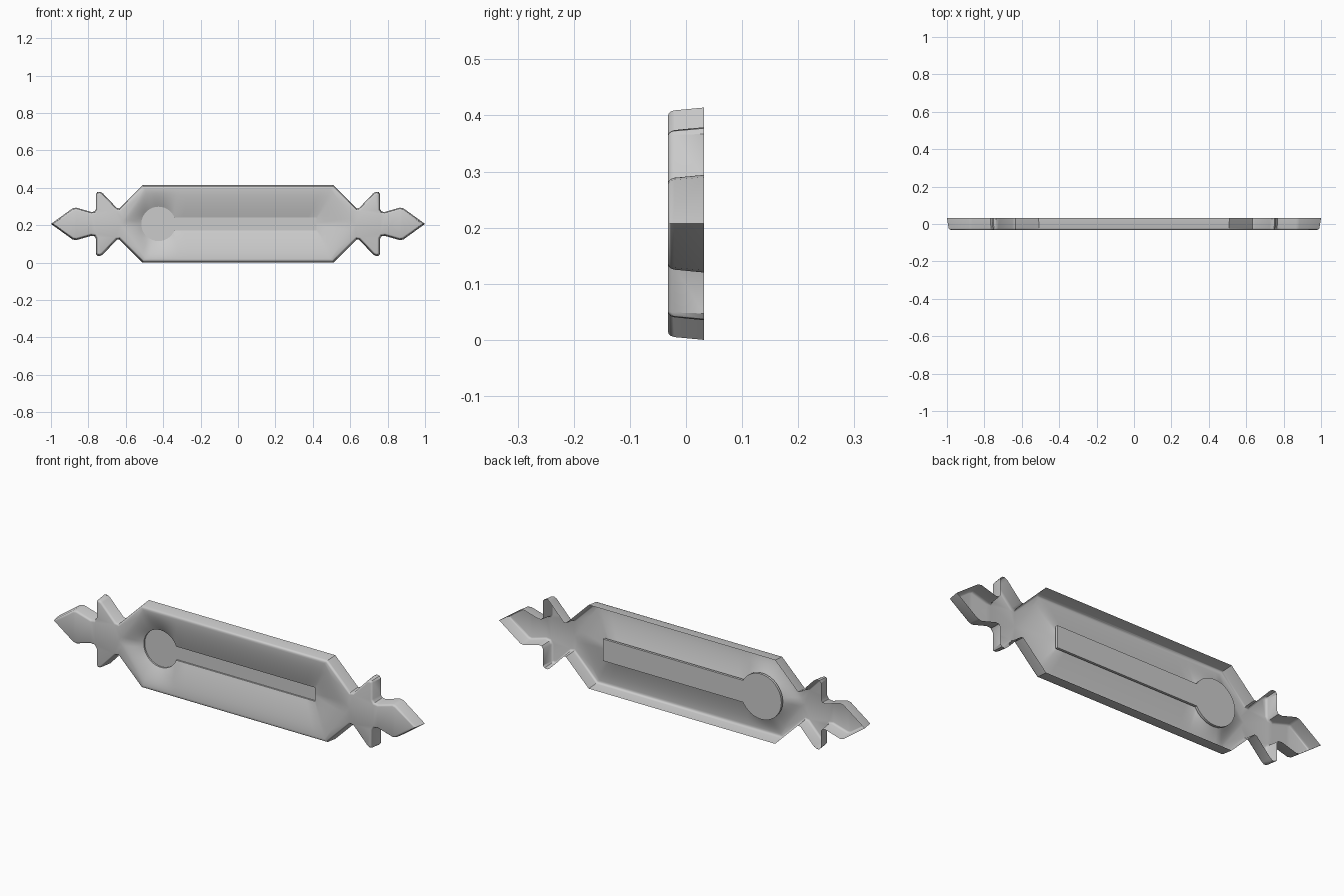
import bpy, bmesh, math
from mathutils import Vector

if "Cube" in bpy.data.objects:
    bpy.data.objects.remove(bpy.data.objects["Cube"])

CZ = 0.207          # height of the centre line
HOLE_X, HOLE_R, SLOT_H, SLOT_END = -0.425, 0.092, 0.034, 0.42


def offset(pts, d):
    """Mitred inward offset of a counter-clockwise outline."""
    out, n = [], len(pts)
    for i in range(n):
        p = Vector(pts[i])
        a = (p - Vector(pts[i - 1])).normalized()
        b = (Vector(pts[(i + 1) % n]) - p).normalized()
        na, nb = Vector((-a.y, a.x)), Vector((-b.y, b.x))
        out.append(p + (na + nb) * (d / max(0.3, 1 + na.dot(nb))))
    return out


def ring(bm, pts, y):
    return [bm.verts.new((p[0], y, p[1] + CZ)) for p in pts]


def bridge(bm, r0, r1):
    n = len(r0)
    for i in range(n):
        j = (i + 1) % n
        bm.faces.new((r0[i], r0[j], r1[j], r1[i]))


def finish(bm, name):
    me = bpy.data.meshes.new(name)
    bm.to_mesh(me)
    bm.free()
    ob = bpy.data.objects.new(name, me)
    bpy.context.collection.objects.link(ob)
    bpy.ops.object.select_all(action='DESELECT')
    ob.select_set(True)
    bpy.context.view_layer.objects.active = ob
    bpy.ops.object.shade_smooth_by_angle(angle=math.radians(38))
    return ob


def mirror_z(upper):
    """Close an upper chain (right tip to left tip) with its reflection."""
    return upper + [(x, -z) for x, z in reversed(upper[1:-1])]


# Plate silhouette: one quarter, mirrored twice
quarter = [(1, 0), (0.885, 0.083), (0.865, 0.087), (0.785, 0.064), (0.768, 0.066),
           (0.76, 0.078), (0.76, 0.16), (0.752, 0.17), (0.737, 0.172), (0.722, 0.163),
           (0.648, 0.085), (0.635, 0.083), (0.51, 0.207)]
outline = mirror_z(quarter + [(-x, z) for x, z in reversed(quarter)])

# Keyhole edge and dish edge, sampled in matching pairs from right to left
key, dish = [], []


def lerp(a, b, t):
    return (a[0] + (b[0] - a[0]) * t, a[1] + (b[1] - a[1]) * t)


def arc(deg):
    a = math.radians(deg)
    return (HOLE_X + HOLE_R * math.cos(a), HOLE_R * math.sin(a))


join = math.degrees(math.asin(SLOT_H / HOLE_R))
jx = arc(join)[0]
spans = [
    (lambda t: lerp((SLOT_END, 0), (SLOT_END, SLOT_H), t), (0.63, 0), (0.495, 0.186), 6),
    (lambda t: lerp((SLOT_END, SLOT_H), (jx, SLOT_H), t), (0.495, 0.186), (-0.31, 0.186), 16),
    (lambda t: arc(join + (120 - join) * t), (-0.31, 0.186), (-0.495, 0.186), 10),
    (lambda t: arc(120 + 60 * t), (-0.495, 0.186), (-0.63, 0), 8)]
for f, a, b, n in spans:
    for i in range(n):
        key.append(f(i / n))
        dish.append(lerp(a, b, i / n))
key, dish = mirror_z(key + [arc(180)]), mirror_z(dish + [(-0.63, 0)])

# Plate shell: drafted rim rounded to the front, open at the back
bm = bmesh.new()
prev = ring(bm, outline, 0.032)
for d, y in [(0.005, -0.021), (0.007, -0.027), (0.010, -0.0305), (0.014, -0.032)]:
    cur = ring(bm, offset(outline, d), y)
    bridge(bm, prev, cur)
    prev = cur
front = prev

# Hollow sinking from the front towards the keyhole
first = prev = ring(bm, dish, -0.032)
STEPS = 8
for s in range(1, STEPS + 1):
    t = s / STEPS
    cur = ring(bm, [lerp(a, b, t) for a, b in zip(dish, key)], -0.032 + 0.034 * t ** 1.5)
    bridge(bm, prev, cur)
    prev = cur
bridge(bm, prev, ring(bm, key, 0.010))

# Flat front between rim and hollow
edges = []
for loop in (front, first):
    for i, v in enumerate(loop):
        edges.append(bm.edges.get((v, loop[(i + 1) % len(loop)])))
bmesh.ops.triangle_fill(bm, edges=edges, use_beauty=True, use_dissolve=False)
bmesh.ops.recalc_face_normals(bm, faces=bm.faces)
flat = [f for f in bm.faces if abs(f.normal.y) > 0.999]
if sum(f.normal.y * f.calc_area() for f in flat) > 0:
    bmesh.ops.reverse_faces(bm, faces=bm.faces)
finish(bm, "plate")

# Keyhole backing, slightly larger than the opening
bm = bmesh.new()
big = offset(key, -0.02)
r0, r1 = ring(bm, big, 0.010), ring(bm, big, 0.022)
bridge(bm, r0, r1)
bm.faces.new(r0)
bm.faces.new(r1)
bmesh.ops.recalc_face_normals(bm, faces=bm.faces)
finish(bm, "keyhole_backing")
